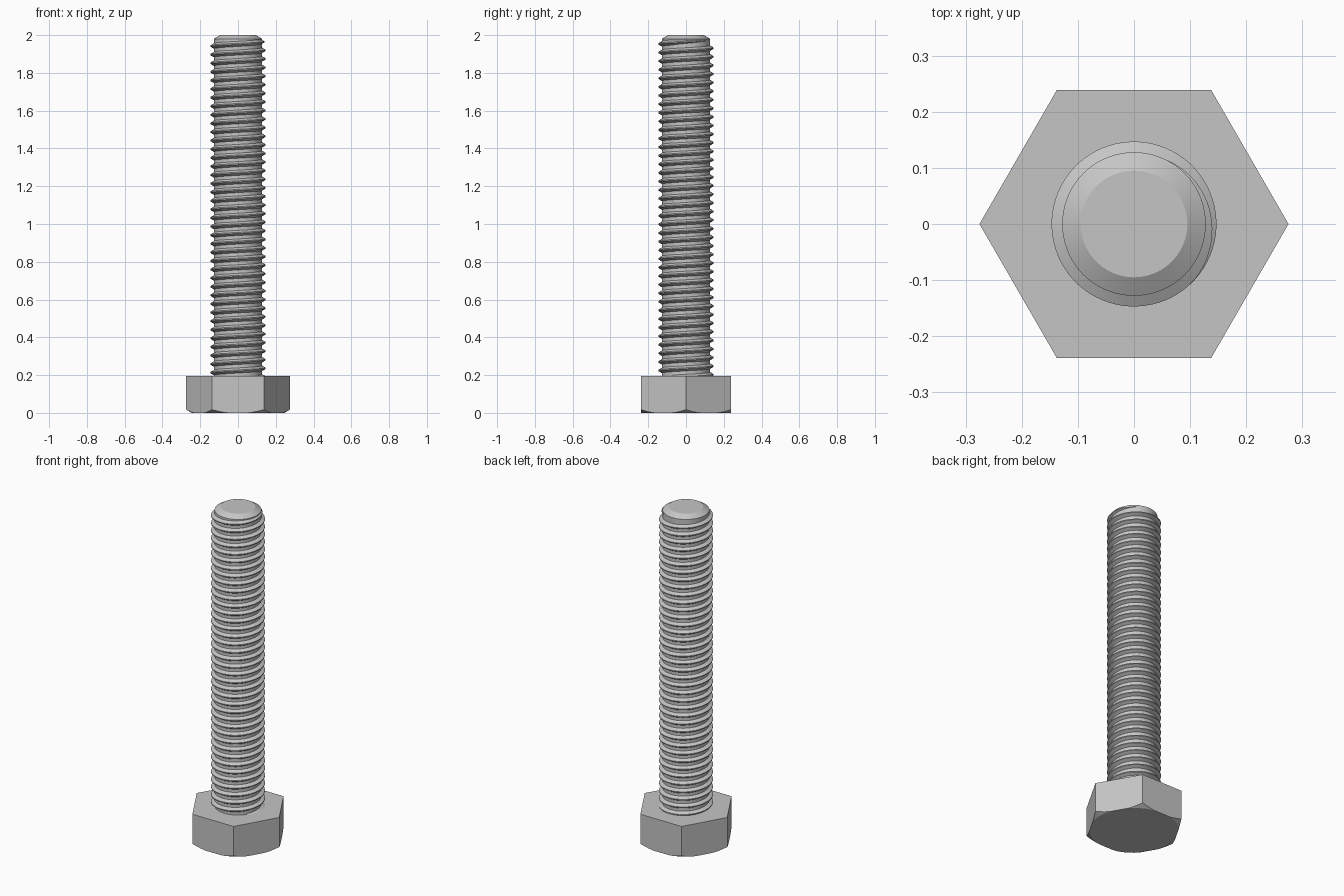
import bpy, bmesh, math

cube = bpy.data.objects.get("Cube")
if cube:
    bpy.data.objects.remove(cube)

SEG = 72              # steps around the axis
STEP = math.tau / SEG
HEAD_H = 0.196        # head height
CORE_R, CREST_R = 0.128, 0.147
PITCH = 0.0455

steel = bpy.data.materials.new("steel_grey")
steel.use_nodes = True
colour = (0.56, 0.56, 0.56, 1)
steel.diffuse_color = colour
steel.node_tree.nodes["Principled BSDF"].inputs["Base Color"].default_value = colour


def loft(name, rings, closed, sharp):
    """Skin a list of point rings and cap both ends."""
    bm = bmesh.new()
    rows = [[bm.verts.new(p) for p in ring] for ring in rings]
    n = len(rows[0])
    for a, b in zip(rows, rows[1:]):
        for i in range(n):
            j = (i + 1) % n
            bm.faces.new((a[i], a[j], b[j], b[i]))
    bm.faces.new(rows[0][::-1])
    bm.faces.new(rows[-1])
    if closed:
        bmesh.ops.remove_doubles(bm, verts=bm.verts, dist=1e-5)
    bmesh.ops.recalc_face_normals(bm, faces=bm.faces)
    mesh = bpy.data.meshes.new(name)
    bm.to_mesh(mesh)
    bm.free()
    mesh.materials.append(steel)
    obj = bpy.data.objects.new(name, mesh)
    bpy.context.collection.objects.link(obj)
    bpy.ops.object.select_all(action="DESELECT")
    obj.select_set(True)
    bpy.context.view_layer.objects.active = obj
    bpy.ops.object.shade_smooth_by_angle(angle=math.radians(sharp))
    return obj


def polar(r, a, z):
    return (r * math.cos(a), r * math.sin(a), z)


# Hexagonal head with its lower corners cut by a cone
FLAT_R, CHAMFER_R = 0.2385, 0.245
angles = [i * STEP for i in range(SEG)]


def hex_radius(a):
    return FLAT_R / math.cos(a % (math.pi / 3) - math.pi / 6)


bottom = [polar(min(hex_radius(a), CHAMFER_R), a, 0) for a in angles]
edge = [polar(hex_radius(a), a, max(0, hex_radius(a) - CHAMFER_R) * math.tan(math.pi / 6))
        for a in angles]
top = [polar(hex_radius(a), a, HEAD_H) for a in angles]
loft("hex_head", [bottom, edge, top], True, 20)

# Shank core with a chamfered tip
core = [(CORE_R, HEAD_H - 0.02), (CORE_R, 1.98), (0.095, 2.0)]
loft("shank_core", [[polar(r, a, z) for a in angles] for r, z in core], False, 20)

# Right-handed thread ridge, fading into the core near the tip
END = math.radians(62)
FADE = math.radians(107)
TOP_Z = 1.965
turns = (TOP_Z - HEAD_H + 0.01) / PITCH
steps = int((turns * math.tau + END) / STEP)
sections = []
for k in range(steps + 1):
    a = END - (steps - k) * STEP
    z = TOP_Z + PITCH * a / math.tau
    depth = (CREST_R - CORE_R) * min(1, (END - a) / FADE + 0.01)
    crest = PITCH / 16
    base = crest + (depth + 0.002) * math.tan(math.pi / 6)
    sections.append([polar(CORE_R - 0.002, a, z - base),
                     polar(CORE_R + depth, a, z - crest),
                     polar(CORE_R + depth, a, z + crest),
                     polar(CORE_R - 0.002, a, z + base)])
loft("thread", sections, False, 30)
